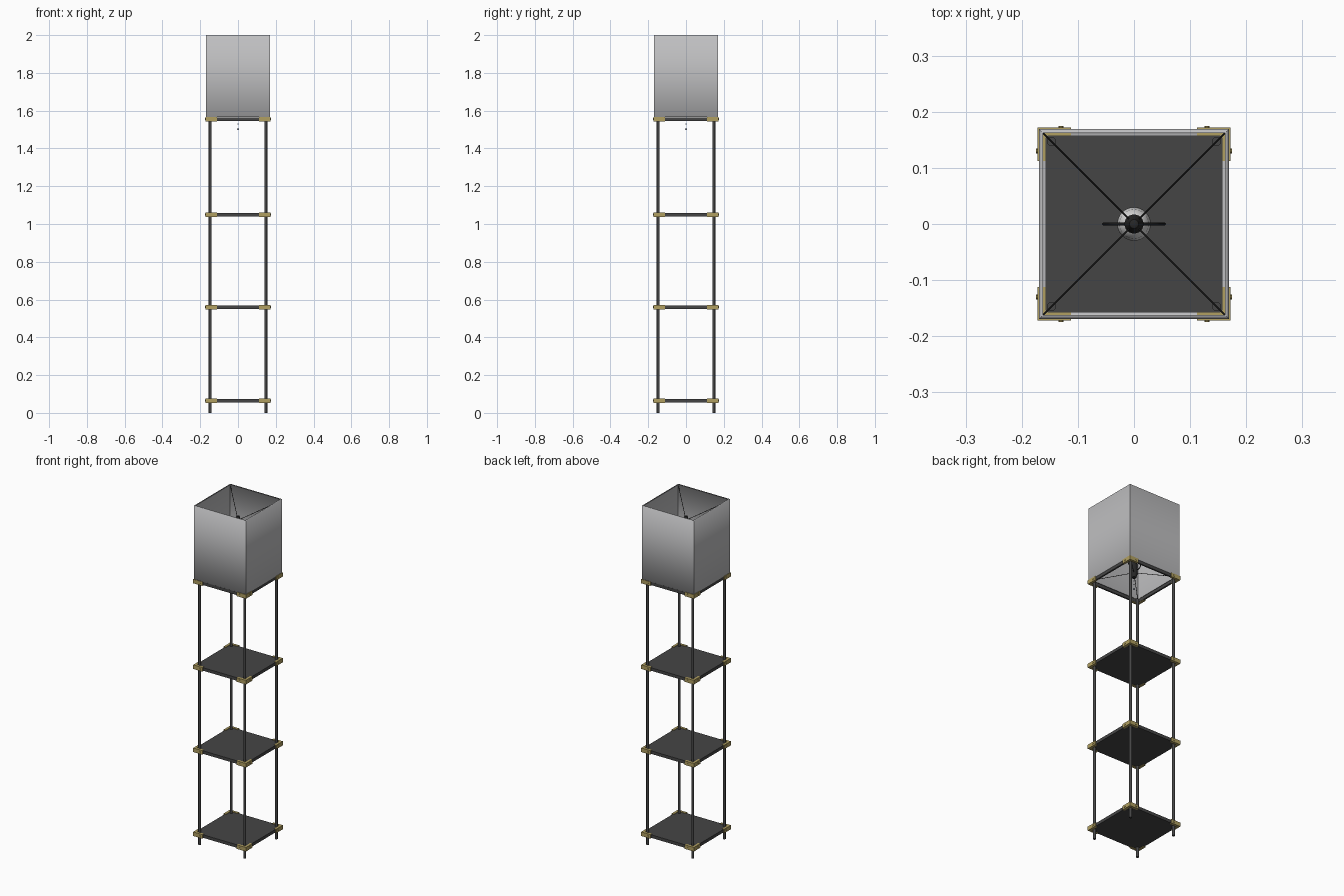
import bpy, bmesh, math
from mathutils import Vector

cube = bpy.data.objects.get("Cube")
if cube:
    bpy.data.objects.remove(cube)


def material(name, rgb, rough=0.6):
    m = bpy.data.materials.new(name)
    m.use_nodes = True
    m.diffuse_color = (*rgb, 1)
    node = m.node_tree.nodes["Principled BSDF"]
    node.inputs["Base Color"].default_value = (*rgb, 1)
    node.inputs["Roughness"].default_value = rough
    return m


DARK = material("dark_metal", (0.06, 0.06, 0.06))
BLACK = material("black_wire", (0.02, 0.02, 0.02))
BRASS = material("brass", (0.44, 0.35, 0.12))
FABRIC = material("grey_shade", (0.52, 0.52, 0.53))
GLASS = material("pale_bulb", (0.65, 0.65, 0.65))
CHAIN = material("blue_grey_chain", (0.2, 0.25, 0.33))


def finish(name, bm, mat, smooth=True):
    bmesh.ops.recalc_face_normals(bm, faces=bm.faces)
    mesh = bpy.data.meshes.new(name)
    bm.to_mesh(mesh)
    bm.free()
    mesh.materials.append(mat)
    ob = bpy.data.objects.new(name, mesh)
    bpy.context.collection.objects.link(ob)
    if smooth:
        bpy.ops.object.select_all(action="DESELECT")
        ob.select_set(True)
        bpy.context.view_layer.objects.active = ob
        bpy.ops.object.shade_smooth_by_angle(angle=math.radians(40))
    return ob


def add_box(bm, lo, hi):
    lo, hi = Vector(lo), Vector(hi)
    verts = bmesh.ops.create_cube(bm, size=1)["verts"]
    for v in verts:
        v.co = (lo + hi) / 2 + Vector(a * b for a, b in zip(v.co, hi - lo))
    return verts


def add_rod(bm, a, b, r, sides=12):
    a, b = Vector(a), Vector(b)
    d = b - a
    rot = d.to_track_quat("Z", "Y")
    verts = bmesh.ops.create_cone(bm, cap_ends=True, segments=sides,
                                  radius1=r, radius2=r, depth=d.length)["verts"]
    for v in verts:
        v.co = (a + b) / 2 + rot @ v.co
    return verts


def lathe(name, profile, mat, sides=24):
    bm = bmesh.new()
    pts = [bm.verts.new((r, 0, z)) for r, z in profile]
    edges = [bm.edges.new(p) for p in zip(pts, pts[1:])]
    bmesh.ops.spin(bm, geom=pts + edges, angle=math.tau, steps=sides,
                   axis=(0, 0, 1), cent=(0, 0, 0))
    bmesh.ops.remove_doubles(bm, verts=bm.verts, dist=0.0002)
    return finish(name, bm, mat)


def square_sweep(profile):
    """Carry a (half width, height) profile round a square."""
    bm = bmesh.new()
    corners = ((-1, -1), (1, -1), (1, 1), (-1, 1))
    loops = [[bm.verts.new((x * s, y * s, z)) for x, y in corners]
             for s, z in profile]
    for a, b in zip(loops, loops[1:]):
        for i in range(4):
            j = (i + 1) % 4
            bm.faces.new((a[i], a[j], b[j], b[i]))
    bmesh.ops.remove_doubles(bm, verts=bm.verts, dist=0.0002)
    return bm


CORNERS = [(sx, sy) for sx in (-1, 1) for sy in (-1, 1)]
LEG, EDGE = 0.147, 0.166
LEVELS = {"lower": 0.065, "middle": 0.56, "upper": 1.05, "top": 1.555}

# Four slim legs
for sx, sy in CORNERS:
    bm = bmesh.new()
    add_rod(bm, (sx * LEG, sy * LEG, 0), (sx * LEG, sy * LEG, 1.56), 0.008, 16)
    side = ("left" if sx > 0 else "right") + ("_back" if sy > 0 else "_front")
    finish(side + "_leg", bm, DARK)

for level, z in LEVELS.items():
    # Shelf panels, with an open frame at the top
    lo, hi = z - 0.009, z + 0.009
    if level == "top":
        inner = 0.157
        bm = square_sweep([(EDGE, lo), (EDGE, hi), (inner, hi), (inner, lo), (EDGE, lo)])
        finish("top_frame", bm, DARK, False)
    else:
        bm = bmesh.new()
        add_box(bm, (-EDGE, -EDGE, lo), (EDGE, EDGE, hi))
        finish(level + "_shelf", bm, DARK, False)

    # Brass corner brackets with screws
    bm = bmesh.new()
    for sx, sy in CORNERS:
        for swap in (False, True):
            verts = add_box(bm, (0.112, 0.158, -0.012), (0.172, 0.172, 0.012))
            verts += add_rod(bm, (0.13, 0.165, 0), (0.13, 0.1745, 0), 0.005, 10)
            for v in verts:
                x, y = (v.co.y, v.co.x) if swap else (v.co.x, v.co.y)
                v.co = (x * sx, y * sy, v.co.z + z)
    finish(level + "_brackets", bm, BRASS, False)

# Thin square shade with turned-in rims, softened over them but crisp at the corners
bm = square_sweep([(0.157, 1.566), (0.169, 1.566), (0.169, 2.0), (0.162, 2.0)])
shade = finish("lamp_shade", bm, FABRIC, False)
shade.data.shade_smooth()
for e in shade.data.edges:
    a, b = (shade.data.vertices[i].co for i in e.vertices)
    e.use_edge_sharp = a.x * b.x > 0 and a.y * b.y > 0

# Wire spiders holding the socket below and the shade above
for name, outer_z, hub_z in (("socket_spider", 1.564, 1.6), ("shade_spider", 1.99, 1.895)):
    bm = bmesh.new()
    for sx, sy in CORNERS:
        add_rod(bm, (sx * 0.163, sy * 0.163, outer_z), (0, 0, hub_z), 0.0015, 8)
    finish(name, bm, BLACK)

# Harp loop around the bulb
curve = bpy.data.curves.new("harp", "CURVE")
curve.dimensions = "3D"
curve.bevel_depth = 0.0025
curve.bevel_resolution = 2
spline = curve.splines.new("NURBS")
path = [(-0.01, 1.62), (-0.04, 1.63), (-0.057, 1.72), (-0.05, 1.84), (-0.012, 1.89)]
path += [(-x, z) for x, z in reversed(path)]
spline.points.add(len(path) - 1)
for p, (x, z) in zip(spline.points, path):
    p.co = (x, 0, z, 1)
spline.use_endpoint_u = True
spline.order_u = 3
curve.materials.append(BLACK)
bpy.context.collection.objects.link(bpy.data.objects.new("harp", curve))

# Socket, bulb and finial
lathe("socket", [(0, 1.57), (0.012, 1.57), (0.018, 1.59), (0.018, 1.65),
                 (0.014, 1.66), (0, 1.66)], BLACK)
lathe("bulb", [(0.012, 1.655), (0.014, 1.68), (0.025, 1.71), (0.03, 1.735),
               (0.026, 1.76), (0.014, 1.775), (0, 1.779)], GLASS)
lathe("finial", [(0, 1.885), (0.017, 1.886), (0.017, 1.894), (0.012, 1.903),
                 (0.011, 1.91), (0.008, 1.92), (0, 1.924)], BLACK)

# Pull chain ending in a small bead
bm = bmesh.new()
add_rod(bm, (0, 0, 1.505), (0, 0, 1.575), 0.0012, 8)
for z, r in ((1.502, 0.005), (1.53, 0.003), (1.55, 0.003)):
    for v in bmesh.ops.create_uvsphere(bm, u_segments=12, v_segments=8, radius=r)["verts"]:
        v.co.z += z
finish("pull_chain", bm, CHAIN)
